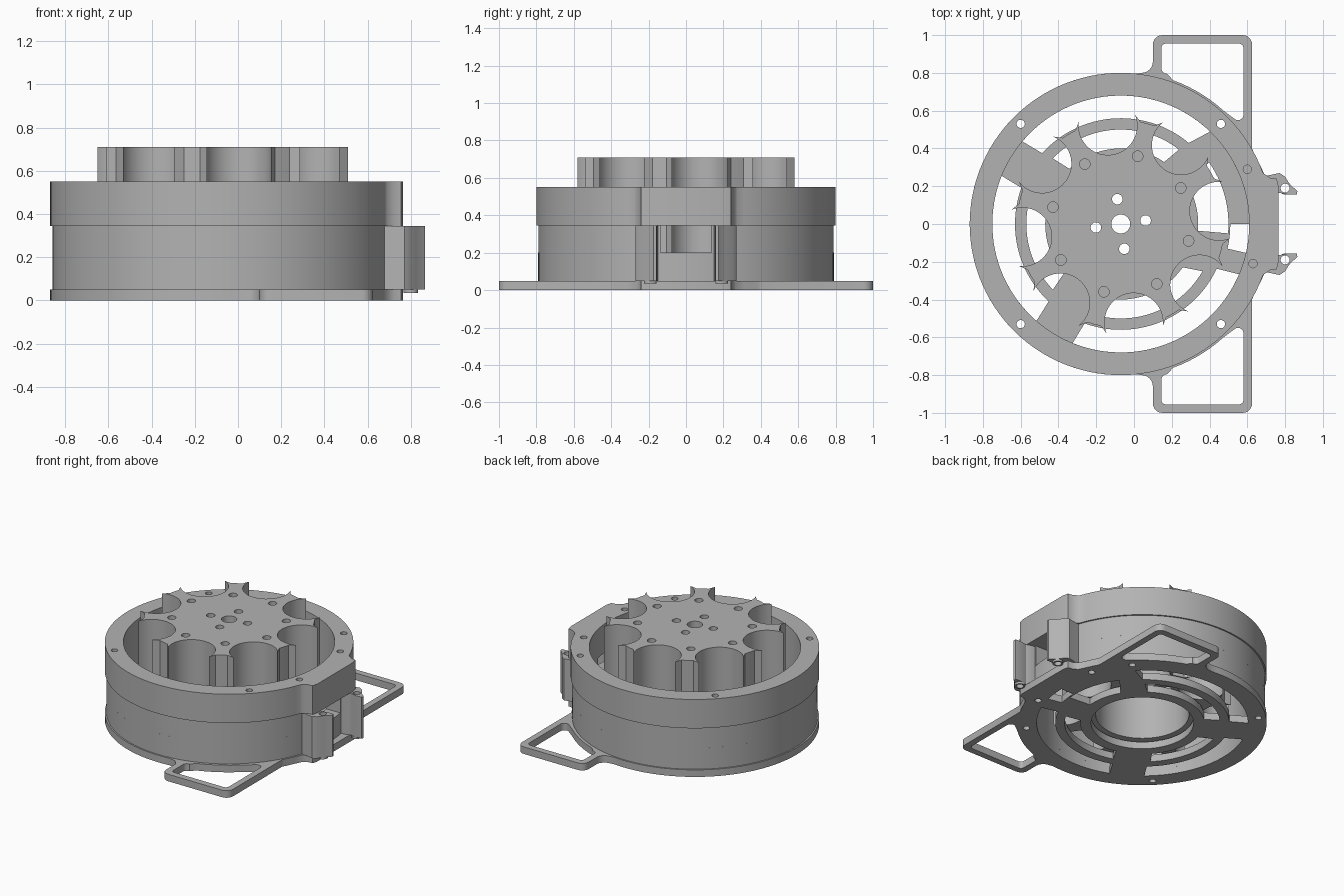
import bpy
from math import cos, sin, radians, pi, sqrt

cube = bpy.data.objects.get("Cube")
if cube:
    bpy.data.objects.remove(cube)

CX = -0.07  # axis of the drum and rotor

metal = bpy.data.materials.new("plain grey")
metal.use_nodes = True
GREY = (0.45, 0.45, 0.45, 1)
metal.diffuse_color = GREY
metal.node_tree.nodes["Principled BSDF"].inputs["Base Color"].default_value = GREY


def arc(r, a, b, cx=CX, cy=0, step=3):
    """Points along an arc, angles in degrees."""
    n = max(2, int(abs(b - a) / step))
    return [(cx + r * cos(radians(a + (b - a) * i / n)),
             cy + r * sin(radians(a + (b - a) * i / n))) for i in range(n + 1)]


def circle(r, cx=CX, cy=0, step=5):
    return arc(r, 0, 360, cx, cy, step)[:-1]


def polar(r, a):
    return CX + r * cos(radians(a)), r * sin(radians(a))


def slot(r0, r1, a0, a1, a2=None, a3=None):
    """Ring-shaped slot; a2 and a3 are the inner arc's own limits."""
    return arc(r1, a0, a1) + arc(r0, a3 or a1, a2 or a0)


def flip(pts):
    return [(x, -y) for x, y in pts]


def plate(name, loops, z0, z1):
    """Extrude an outline with holes from z0 to z1."""
    cu = bpy.data.curves.new(name, 'CURVE')
    cu.dimensions = '2D'
    cu.fill_mode = 'BOTH'
    cu.extrude = (z1 - z0) / 2
    for pts in loops:
        sp = cu.splines.new('POLY')
        sp.points.add(len(pts) - 1)
        for p, (x, y) in zip(sp.points, pts):
            p.co = (x, y, 0, 1)
        sp.use_cyclic_u = True
    ob = bpy.data.objects.new(name, cu)
    bpy.context.collection.objects.link(ob)
    ob.location.z = (z0 + z1) / 2
    bpy.ops.object.select_all(action='DESELECT')
    bpy.context.view_layer.objects.active = ob
    ob.select_set(True)
    bpy.ops.object.convert(target='MESH')
    ob = bpy.context.object
    ob.data.materials.clear()
    ob.data.materials.append(metal)
    bpy.ops.object.shade_smooth_by_angle(angle=radians(30))
    return ob


# Shared screw holes
screws = [circle(0.022, x, y, 20) for x in (-0.6, 0.46) for y in (-0.53, 0.53)]
port_screws = [circle(0.022, 0.6, 0.29, 20), circle(0.022, 0.63, -0.21, 20)]

# Base plate with two handle loops and ring slots
half = [(0.765, 0.21), (0.755, 0.24), (0.72, 0.245), (0.69, 0.265)] \
    + arc(0.8, 23, 29) + [(0.625, 0.4)] \
    + arc(0.05, 0, 90, 0.575, 0.95, 15) + arc(0.05, 90, 180, 0.15, 0.95, 15) \
    + arc(0.06, 0, -90, 0.04, 0.86, 15) + arc(0.8, 84, 180)
outline = half + flip(half[:-1])[::-1]
window = arc(0.025, 180, 90, 0.17, 0.93, 15) + arc(0.025, 90, 0, 0.555, 0.93, 15) \
    + arc(0.03, 0, -120, 0.55, 0.58, 15) + arc(0.81, 48, 70) \
    + arc(0.03, -90, -180, 0.175, 0.825, 15)
slots = [slot(0.56, 0.68, 46, 140, 50, 138), slot(0.56, 0.68, 158, 229, 160, 227),
         slot(0.56, 0.68, 248, 337, 250, 335), slot(0.58, 0.68, 347, 360),
         slot(0.40, 0.50, 52, 136, 55, 133), slot(0.40, 0.50, 164, 224, 167, 221),
         slot(0.40, 0.50, 252, 330, 255, 325), slot(0.41, 0.57, -5, 35, 0, 30)]
plate("base_plate", [outline, window, flip(window), circle(0.33)] + slots
      + screws + port_screws, 0, 0.05)

# Drum wall: lower band, band with the side port, and upper band with a flat boss
plate("lower_wall", [circle(0.79, step=3), circle(0.68, step=3)] + screws, 0.05, 0.2)
plate("port_wall", [arc(0.79, 10, 350) + arc(0.68, 348.5, 11.5)] + screws, 0.2, 0.345)
boss = [(0.765, -0.2), (0.765, 0.2), (0.755, 0.24), (0.72, 0.245), (0.69, 0.265)]
plate("upper_wall", [boss + arc(0.8, 20, 340) + flip(boss[2:])[::-1],
                     circle(0.68, step=3)] + screws + port_screws, 0.345, 0.55)

# Feed port hooks with pins
hook = [(0.67, 0.15), (0.67, 0.25), (0.70, 0.255), (0.77, 0.27), (0.80, 0.25),
        (0.825, 0.21), (0.865, 0.175), (0.862, 0.157), (0.82, 0.155),
        (0.77, 0.165), (0.73, 0.15)]
for side, f in (("left", lambda p: p), ("right", flip)):
    hole = circle(0.024, 0.8, 0.19, 20)
    plate("port_hook_" + side, [f(hook), f(hole)], 0.05, 0.345)
    plate("hook_pin_" + side, [f(circle(0.034, 0.8, 0.19, 20)), f(hole)], 0.035, 0.05)

# Rotor with eight arms separated by round scallops
R, SC, SR = 0.55, 0.525, 0.155   # tip radius, scallop centre, scallop radius
rotor = []
for k in range(8):
    mid = 75 + 45 * k
    rotor += arc(R, mid - 4, mid + 4)
    gap = mid + 22.5
    sx, sy = polar(SC, gap)
    rotor += arc(SR, gap - 75, gap - 285, sx, sy, 8)
arm_holes = [circle(0.028, *polar(0.37, 76 + 45 * k), 20) for k in range(8)]
hub_holes = [circle(0.028, *polar(0.133, 8 + 90 * k), 20) for k in range(4)]
plate("rotor_body", [rotor, circle(0.3)] + arm_holes, 0.06, 0.6)
plate("rotor_cap", [rotor, circle(0.05, step=10)] + arm_holes + hub_holes, 0.6, 0.71)
